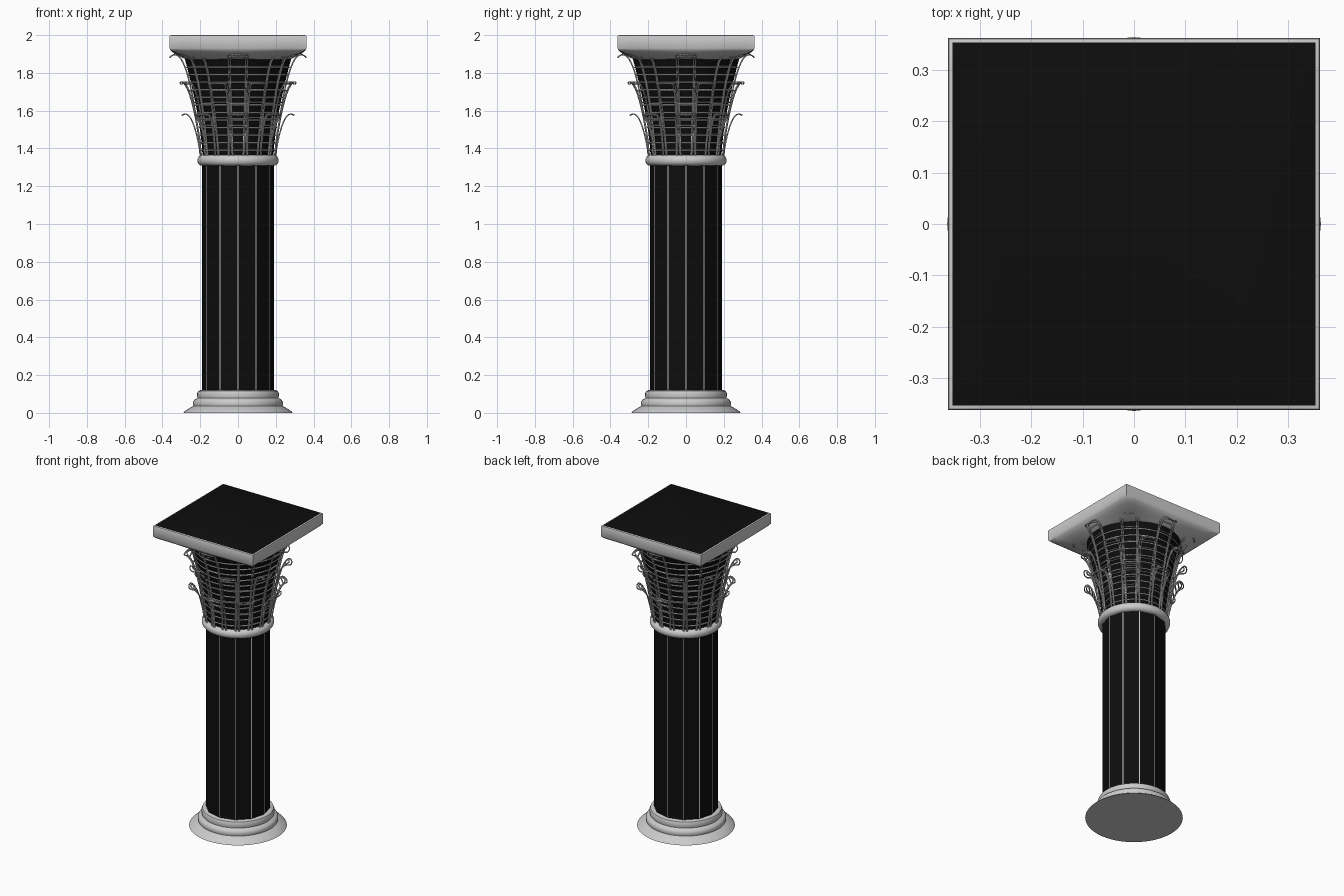
import bpy, bmesh
from math import sin, cos, pi, radians

if "Cube" in bpy.data.objects:
    bpy.data.objects.remove(bpy.data.objects["Cube"])

black = bpy.data.materials.new("black")
black.diffuse_color = (0.004, 0.004, 0.004, 1)
black.use_nodes = True
black.node_tree.nodes["Principled BSDF"].inputs["Base Color"].default_value = black.diffuse_color
grey = bpy.data.materials.new("stone")
grey.diffuse_color = (0.8, 0.8, 0.8, 1)
grey.use_nodes = True
grey.node_tree.nodes["Principled BSDF"].inputs["Base Color"].default_value = grey.diffuse_color


def finish(name, bm, mats=(), smooth=35):
    bmesh.ops.recalc_face_normals(bm, faces=bm.faces[:])
    me = bpy.data.meshes.new(name)
    bm.to_mesh(me)
    bm.free()
    ob = bpy.data.objects.new(name, me)
    bpy.context.collection.objects.link(ob)
    for m in mats:
        me.materials.append(m)
    if smooth:
        bpy.ops.object.select_all(action='DESELECT')
        ob.select_set(True)
        bpy.context.view_layer.objects.active = ob
        bpy.ops.object.shade_smooth_by_angle(angle=radians(smooth))
    return ob


def loft(rings, caps=True):
    """Skin a list of closed point rings, bottom to top."""
    bm = bmesh.new()
    vs = [[bm.verts.new(p) for p in r] for r in rings]
    n = len(vs[0])
    for a, b in zip(vs, vs[1:]):
        for i in range(n):
            j = (i + 1) % n
            bm.faces.new((a[i], a[j], b[j], b[i]))
    if caps:
        bm.faces.new(vs[0][::-1])
        bm.faces.new(vs[-1])
    return bm


def circle(r, z, n=64):
    return [(r * cos(2 * pi * i / n), r * sin(2 * pi * i / n), z) for i in range(n)]


def lathe(name, profile, mats=()):
    return finish(name, loft([circle(r, z) for r, z in profile]), mats)


def tube(name, paths, depth):
    """Thin wires along (points, closed) paths."""
    cu = bpy.data.curves.new(name, 'CURVE')
    cu.dimensions = '3D'
    cu.bevel_depth = depth
    cu.bevel_resolution = 0
    for pts, closed in paths:
        sp = cu.splines.new('POLY')
        sp.points.add(len(pts) - 1)
        for p, c in zip(sp.points, pts):
            p.co = (*c, 1)
        sp.use_cyclic_u = closed
    ob = bpy.data.objects.new(name, cu)
    bpy.context.collection.objects.link(ob)


# Stepped round base
lathe("base", [(.29, 0), (.283, .008), (.262, .022), (.245, .032), (.236, .036),
               (.238, .045), (.238, .058), (.232, .068), (.224, .074), (.214, .078),
               (.216, .088), (.216, .105), (.211, .116), (.2, .12)])

# Twelve-sided black shaft with thin pale arrises
h = .012
angles = [k * pi / 6 + s * h for k in range(12) for s in (-1, 1)]
bm = loft([[(.19 * cos(a), .19 * sin(a), z) for a in angles] for z in (.115, 1.32)])
for f in bm.faces:
    longest = max(e.calc_length() for e in f.edges if abs(e.verts[0].co.z - e.verts[1].co.z) < .01)
    f.material_index = 1 if longest < .02 else 0
finish("shaft", bm, (black, grey), 0)

# Neck ring
lathe("neck_ring", [(.185, 1.308)] +
      [(.19 + .025 * cos(a), 1.337 + .028 * sin(a)) for a in [-pi / 2 + pi * i / 10 for i in range(11)]] +
      [(.185, 1.366)])


# Flared bell of the capital
def bell(z):
    u = max(0, (z - 1.36) / .52)
    return .188 + .095 * u ** 1.5


lathe("bell", [(bell(z), z) for z in [1.355 + .0525 * i for i in range(11)]], (black,))
tube("bell_rings", [(circle(bell(z) + .001, z), True) for z in [1.39 + .04 * i for i in range(12)]], .004)


# Open wire leaves, three rows of eight
def leaf_point(angle, s, side, height, reach, scale):
    z = 1.362 + height * sin(s * pi / 2 * 1.15)
    r = max(.2 + (reach - .2) * s ** 1.3, bell(z) + .006)
    w = side * .063 * scale * (.5 + .55 * s) * max(0, 1 - s ** 6 / scale ** 3) ** .5
    return (r * cos(angle) - w * sin(angle), r * sin(angle) + w * cos(angle), z)


def leaf_paths(angle, height, reach):
    paths = []
    for scale in (1, .82):
        tip = scale ** .5
        ss = [tip * sin(i / 16 * pi / 2) for i in range(17)]
        left = [leaf_point(angle, s, -1, height, reach, scale) for s in ss]
        right = [leaf_point(angle, s, 1, height, reach, scale) for s in ss[-2::-1]]
        paths.append((left + right, False))
    for s in (.3, .45, .6, .75):
        paths.append(([leaf_point(angle, s, t, height, reach, 1) for t in (-1, 1)], False))
    return paths


for row, (height, reach, turn) in {"lower": (.22, .295, 0), "middle": (.39, .325, .5),
                                   "upper": (.535, .36, 0)}.items():
    paths = []
    for k in range(8):
        paths += leaf_paths((k + turn) * pi / 4, height, reach)
    tube(row + "_leaves", paths, .004)


# Square abacus blending down to the round bell
def blend(half, z, mix, n=64):
    ring = []
    for i in range(n):
        a = 2 * pi * i / n
        c, s = cos(a), sin(a)
        k = half * ((1 - mix) + mix / max(abs(c), abs(s)))
        ring.append((k * c, k * s, z))
    return ring


bm = loft([blend(.27, 1.868, 0), blend(.292, 1.879, .3), blend(.315, 1.89, .58),
           blend(.338, 1.903, .82), blend(.355, 1.917, .96), blend(.362, 1.93, 1),
           blend(.362, 1.992, 1), blend(.36, 1.998, 1), blend(.353, 2.0, 1)])
for f in bm.faces:
    if f.calc_center_median().z > 1.9999:
        f.material_index = 1
finish("abacus", bm, (grey, black), 40)
